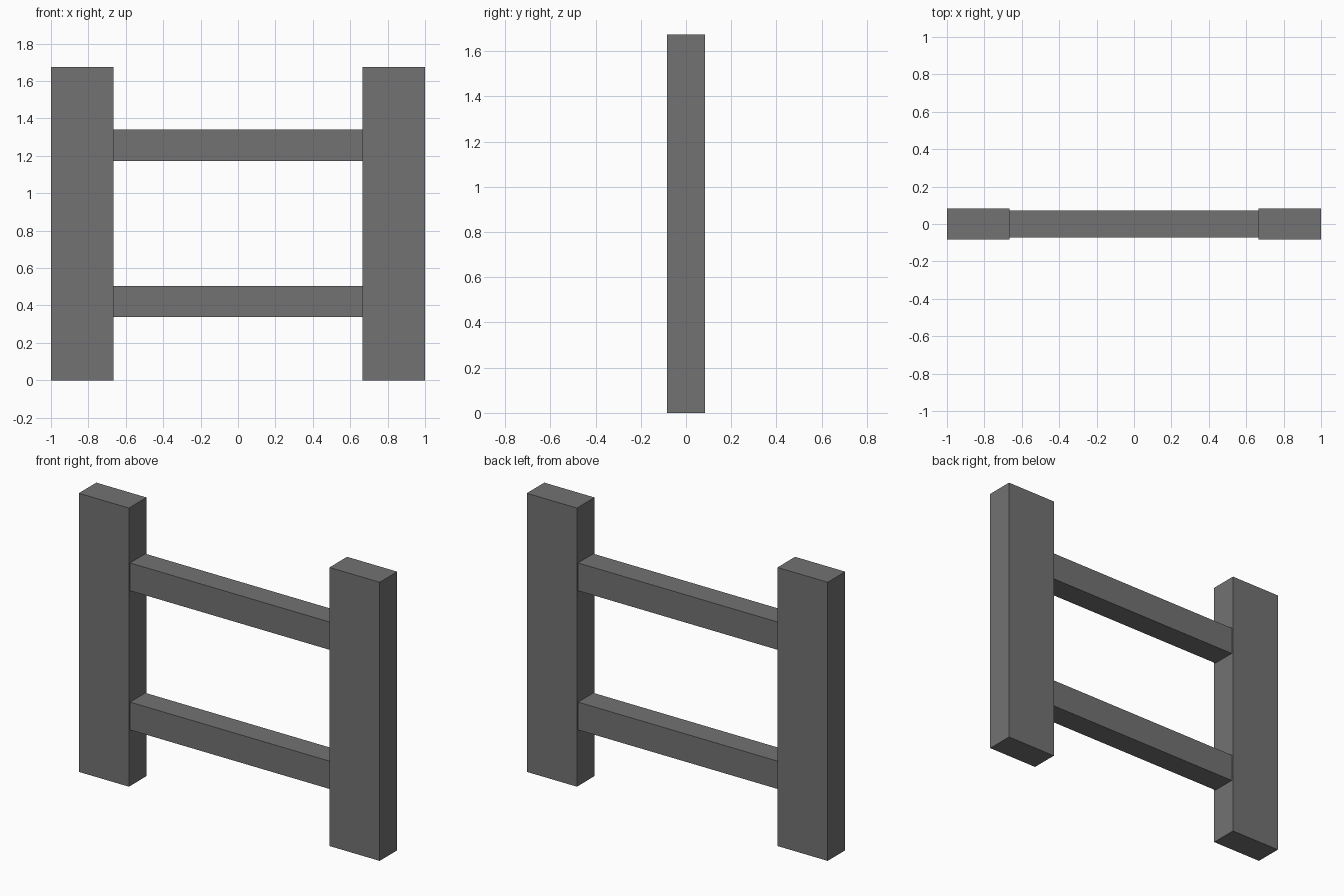
import bpy

if "Cube" in bpy.data.objects:
    bpy.data.objects.remove(bpy.data.objects["Cube"])

# Single dark grey for the whole fence
grey = bpy.data.materials.new("dark_grey")
grey.diffuse_color = (0.17, 0.17, 0.17, 1.0)
grey.use_nodes = True
grey.node_tree.nodes["Principled BSDF"].inputs["Base Color"].default_value = grey.diffuse_color


def box(name, lo, hi):
    """Axis-aligned box between two corners."""
    centre = [(a + b) / 2 for a, b in zip(lo, hi)]
    bpy.ops.mesh.primitive_cube_add(size=1, location=centre)
    ob = bpy.context.object
    ob.name = name
    ob.scale = [b - a for a, b in zip(lo, hi)]
    bpy.ops.object.transform_apply(location=False, rotation=False, scale=True)
    ob.data.materials.append(grey)
    return ob


HEIGHT, POST_Y, RAIL_Y, INNER_X = 1.674, 0.0833, 0.0725, 0.6667

# Upright posts
box("left_post", (-1, -POST_Y, 0), (-INNER_X, POST_Y, HEIGHT))
box("right_post", (INNER_X, -POST_Y, 0), (1, POST_Y, HEIGHT))

# Horizontal rails between the posts
for name, z in (("lower_rail", 0.337), ("upper_rail", 1.173)):
    box(name, (-INNER_X, -RAIL_Y, z), (INNER_X, RAIL_Y, z + 0.167))
